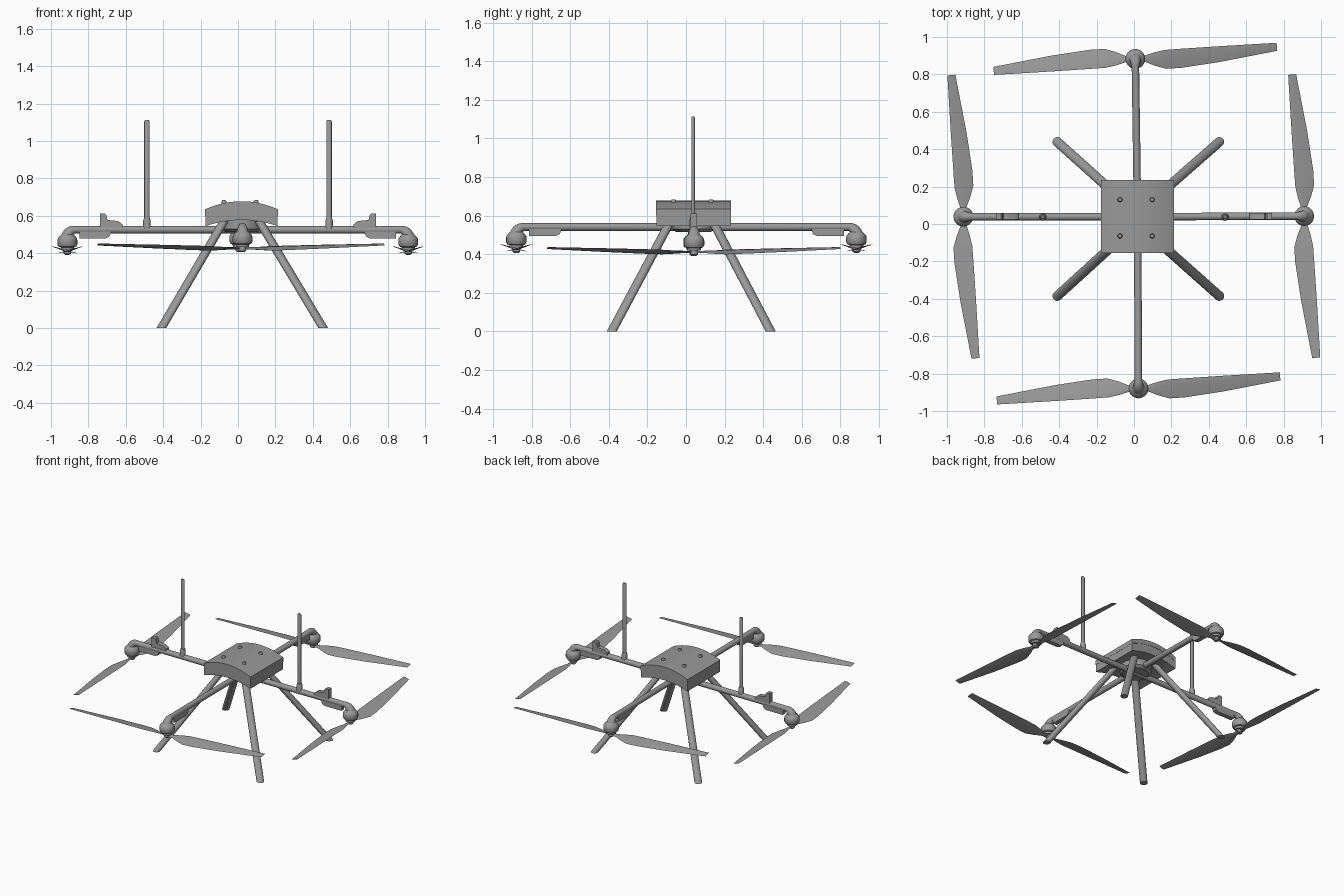
import bpy, math
from mathutils import Vector, Matrix

old = bpy.data.objects.get("Cube")
if old:
    bpy.data.objects.remove(old, do_unlink=True)

gray = bpy.data.materials.new("plain_gray")
gray.use_nodes = True
gray.diffuse_color = (0.32, 0.32, 0.32, 1)
gray.node_tree.nodes["Principled BSDF"].inputs["Base Color"].default_value = (0.32, 0.32, 0.32, 1)

CENTER = Vector((0.019, 0.039, 0))


def loft(name, rings, matrix=Matrix()):
    """Skin a list of equal-sized rings and cap both ends."""
    n = len(rings[0])
    verts = [p for ring in rings for p in ring]
    faces = [(i * n + j, i * n + (j + 1) % n, (i + 1) * n + (j + 1) % n, (i + 1) * n + j)
             for i in range(len(rings) - 1) for j in range(n)]
    faces += [tuple(reversed(range(n))), tuple(range(len(verts) - n, len(verts)))]
    mesh = bpy.data.meshes.new(name)
    mesh.from_pydata(verts, [], faces)
    mesh.materials.append(gray)
    obj = bpy.data.objects.new(name, mesh)
    bpy.context.collection.objects.link(obj)
    obj.matrix_world = matrix
    bpy.ops.object.select_all(action='DESELECT')
    obj.select_set(True)
    bpy.context.view_layer.objects.active = obj
    bpy.ops.object.mode_set(mode='EDIT')
    bpy.ops.mesh.select_all(action='SELECT')
    bpy.ops.mesh.normals_make_consistent(inside=False)
    bpy.ops.object.mode_set(mode='OBJECT')
    bpy.ops.object.shade_smooth_by_angle(angle=math.radians(35))


def ring(center, radius, tilt=0.0, sides=20, squash=1.0):
    """Circle around z, tipped about y by tilt."""
    turn = Matrix.Rotation(tilt, 3, 'Y')
    steps = [math.tau * k / sides for k in range(sides)]
    return [Vector(center) + turn @ Vector((radius * math.cos(a), radius * squash * math.sin(a), 0))
            for a in steps]


def lathe(name, profile, matrix=Matrix(), squash=1.0):
    loft(name, [ring((0, 0, z), r, squash=squash) for r, z in profile], matrix)


def prism(name, outline, half_width, matrix=Matrix()):
    """Extrude an x-z outline along y."""
    loft(name, [[(x, y, z) for x, z in outline] for y in (-half_width, half_width)], matrix)


# Body: arched cover over a slightly inset arched shell
def arch(half, top, bottom, rise, lift=0.0):
    xs = [half * (k / 8 - 1) for k in range(17)]
    upper = [(x, top + rise * (1 - (x / half) ** 2)) for x in xs]
    lower = [(x, bottom + (rise + lift) * (1 - (x / half) ** 2)) for x in reversed(xs)]
    return upper + lower


body = Matrix.Translation(CENTER)
prism("body_cover", arch(0.195, 0.635, 0.6, 0.043), 0.195, body)
prism("body_shell", arch(0.193, 0.602, 0.545, 0.043, -0.01), 0.193, body)
lathe("centre_hub", [(0.11, 0.59), (0.11, 0.53), (0.09, 0.515)], body)

# Cover screws
for sx in (-1, 1):
    for sy in (-1, 1):
        spot = Matrix.Translation((0.011 + sx * 0.086, 0.033 + sy * 0.097, 0.66))
        lathe("cover_screw", [(0.013, 0), (0.013, 0.018), (0.009, 0.024)], spot)

# Landing legs, cut level with the ground
for sx in (-1, 1):
    for sy in (-1, 1):
        foot = (CENTER.x + 0.004 + sx * 0.433, CENTER.y - 0.012 + sy * 0.412, 0)
        top = (CENTER.x + sx * 0.095, CENTER.y - 0.01 + sy * 0.11, 0.57)
        loft("landing_leg", [ring(foot, 0.026), ring(top, 0.026)])

# Propeller blade stations: distance, front edge, rear edge, height, thickness
BLADE = [(0.0, 0.012, -0.014, 0.0, 0.012), (0.05, 0.013, -0.02, 0.0, 0.012),
         (0.1, 0.025, -0.045, 0.002, 0.01), (0.16, 0.034, -0.067, 0.004, 0.009),
         (0.24, 0.033, -0.069, 0.007, 0.008), (0.45, 0.029, -0.055, 0.013, 0.006),
         (0.76, 0.021, -0.022, 0.021, 0.004)]


def blade_section(u, front, rear, height, thick):
    slope = math.tan(math.radians(13))
    mid = front + 0.3 * (rear - front)
    shape = [(front, 0), (mid, thick / 2), (rear, 0), (mid, -thick / 2)]
    return [(u, v, height + slope * v + t) for v, t in shape]


def build_arm(side, tip_x, tip_y, height):
    """Boom with elbow, motor, speed controller and propeller."""
    start = Vector((CENTER.x, CENTER.y, height))
    reach = Vector((tip_x, tip_y, height)) - start
    length = reach.length
    frame = Matrix.Translation(start) @ Matrix.Rotation(math.atan2(reach.y, reach.x), 4, 'Z')

    bend = 0.042
    rings = [ring((0, 0, 0), 0.02, math.pi / 2)]
    for k in range(9):
        a = math.pi / 2 * k / 8
        spot = (length - bend + bend * math.sin(a), 0, bend * (math.cos(a) - 1))
        rings.append(ring(spot, 0.02 + 0.015 * k / 8, math.pi / 2 + a))
    loft(side + "_boom", rings, frame)

    at_tip = frame @ Matrix.Translation((length, 0, 0))
    lathe(side + "_motor", [(0.03, -0.024), (0.042, -0.034), (0.051, -0.046), (0.053, -0.056),
                            (0.053, -0.078), (0.047, -0.09), (0.036, -0.094), (0.034, -0.108)], at_tip)
    lathe(side + "_propeller_hub", [(0.02, -0.104), (0.02, -0.128), (0.012, -0.134)], at_tip)
    prism(side + "_speed_controller",
          [(length - 0.235, -0.01), (length - 0.225, -0.037), (length - 0.205, -0.046),
           (length - 0.065, -0.046), (length - 0.065, -0.01)], 0.017, frame)

    # Two opposite blades, tilted slightly off square to the boom
    square = 0 if abs(reach.y) > abs(reach.x) else math.pi / 2
    for half in (0, math.pi):
        turn = Matrix.Rotation(math.radians(4.9) + square + half, 4, 'Z')
        loft(side + "_propeller_blade", [blade_section(*s) for s in BLADE],
             Matrix.Translation((tip_x, tip_y, height - 0.115)) @ turn)


build_arm("left", 0.91, 0.042, 0.526)
build_arm("right", -0.912, 0.039, 0.526)
build_arm("back", 0.007, 0.883, 0.541)
build_arm("front", 0.024, -0.879, 0.541)

# Antennas and small sensor mounts on the side booms
for side, s in (("left", 1), ("right", -1)):
    base = Matrix.Translation((s * 0.487, 0.037, 0))
    lathe(side + "_antenna_socket", [(0.02, 0.53), (0.02, 0.575), (0.015, 0.59)], base)
    lathe(side + "_antenna", [(0.0145, 0.58), (0.0145, 1.105), (0.01, 1.113)], base, squash=0.65)
    mount = [(0.618, 0.535), (0.618, 0.555), (0.64, 0.572), (0.698, 0.578), (0.704, 0.605),
             (0.712, 0.612), (0.738, 0.612), (0.738, 0.535)]
    prism(side + "_sensor_mount", [(s * x, z) for x, z in mount], 0.017,
          Matrix.Translation((0, 0.041, 0)))
